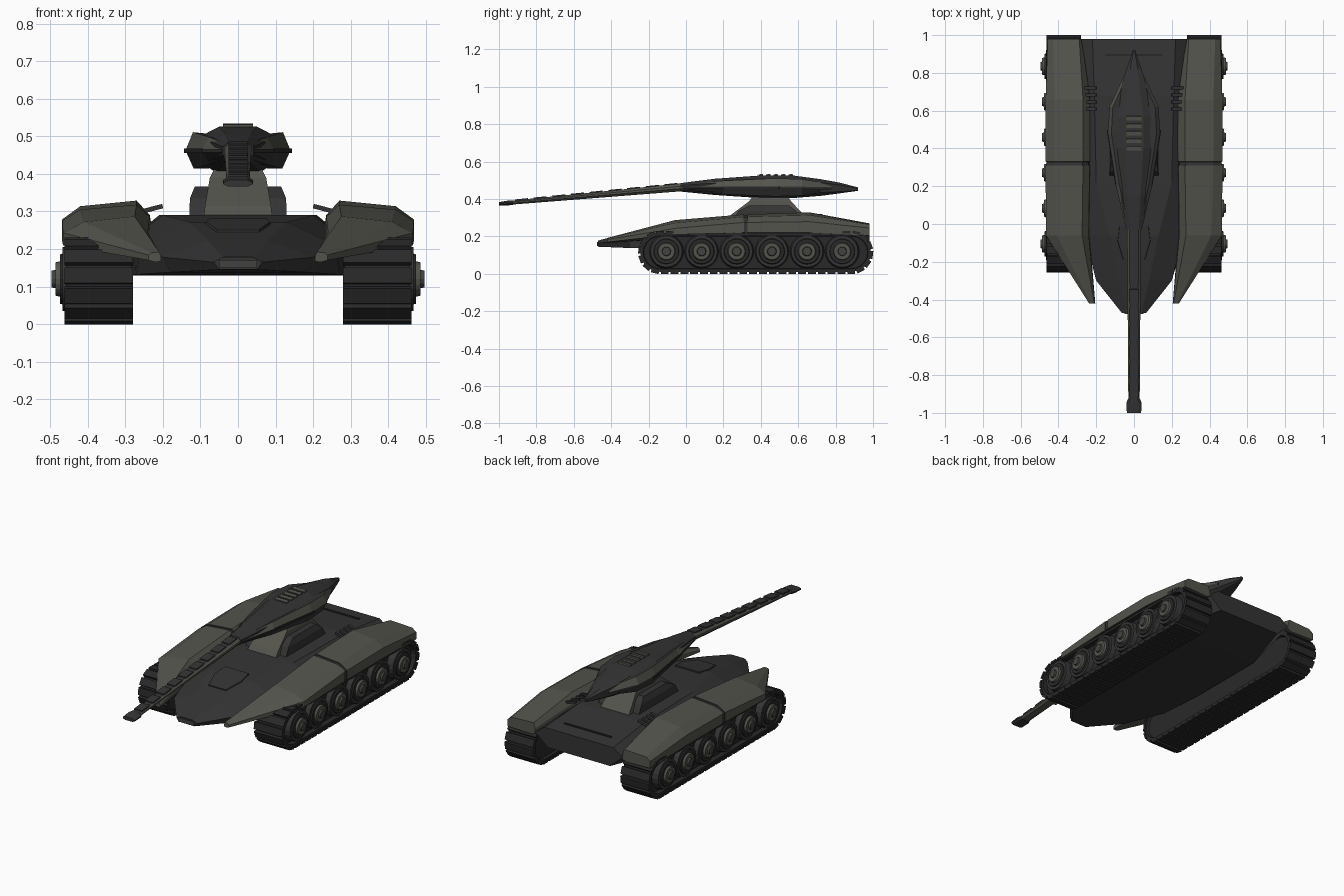
import bpy, bmesh, math
from mathutils import Matrix, Vector

cube = bpy.data.objects.get("Cube")
if cube:
    bpy.data.objects.remove(cube)


def material(name, r, g, b):
    m = bpy.data.materials.new(name)
    m.use_nodes = True
    m.diffuse_color = (r, g, b, 1)
    m.node_tree.nodes["Principled BSDF"].inputs["Base Color"].default_value = (r, g, b, 1)
    return m


DARK = material("charcoal armour", 0.034, 0.034, 0.034)
OLIVE = material("olive grey armour", 0.088, 0.088, 0.074)
TRACK = material("track black", 0.022, 0.022, 0.022)
STEEL = material("dull steel", 0.055, 0.055, 0.05)


def finish(name, bm, mats, mirror=False):
    bmesh.ops.recalc_face_normals(bm, faces=bm.faces)
    me = bpy.data.meshes.new(name)
    bm.to_mesh(me)
    bm.free()
    for m in mats:
        me.materials.append(m)
    ob = bpy.data.objects.new(name, me)
    bpy.context.scene.collection.objects.link(ob)
    if mirror:
        ob.modifiers.new("Mirror", 'MIRROR').use_clip = False
    return ob


def loft(name, rings, mats, mirror=False, rule=None):
    """Skin rings of 3D points; rule(ring, side) picks the material."""
    bm = bmesh.new()
    rows = [[bm.verts.new(p) for p in ring] for ring in rings]
    n = len(rows[0])
    for i in range(len(rows) - 1):
        for j in range(n):
            k = (j + 1) % n
            f = bm.faces.new((rows[i][j], rows[i][k], rows[i + 1][k], rows[i + 1][j]))
            if rule:
                f.material_index = rule(i, j)
    bm.faces.new(rows[0])
    bm.faces.new(rows[-1])
    return finish(name, bm, mats, mirror)


def symmetric(y, half):
    """Closed section at y from right-hand (x, z) points, top to bottom."""
    return [(x, y, z) for x, z in half] + [(-x, y, z) for x, z in reversed(half)]


def section(y, pts):
    return [(x, y, z) for x, z in pts]


def rect(y0, y1, x0, x1, z):
    return [(x0, y0, z), (x1, y0, z), (x1, y1, z), (x0, y1, z)]


def add_box(bm, size, matrix):
    bmesh.ops.create_cube(bm, size=1, matrix=matrix @ Matrix.Diagonal((*size, 1)))


# Hull
loft("hull", [
    symmetric(-0.47, [(0.04, 0.178), (0.065, 0.165), (0.05, 0.145)]),
    symmetric(-0.30, [(0.08, 0.222), (0.20, 0.178), (0.18, 0.138)]),
    symmetric(-0.06, [(0.13, 0.272), (0.26, 0.21), (0.27, 0.132)]),
    symmetric(0.22, [(0.20, 0.29), (0.29, 0.225), (0.285, 0.13)]),
    symmetric(0.68, [(0.21, 0.29), (0.29, 0.225), (0.285, 0.13)]),
    symmetric(0.98, [(0.22, 0.262), (0.28, 0.22), (0.20, 0.15)]),
], [DARK])

# Nose plate, glacis hatch and rear deck strip
bm = bmesh.new()
add_box(bm, (0.10, 0.008, 0.022), Matrix.Translation((0, -0.472, 0.16)))
finish("nose_plate", bm, [STEEL])


def hatch_ring(lift, grow):
    return [(-0.055 - grow, -0.19, 0.243 + lift), (0.055 + grow, -0.19, 0.243 + lift),
            (0.085 + grow, -0.09, 0.264 + lift), (0.075 + grow, -0.01, 0.275 + lift),
            (-0.075 - grow, -0.01, 0.275 + lift), (-0.085 - grow, -0.09, 0.264 + lift)]


loft("front_hatch", [hatch_ring(-0.01, 0.005), hatch_ring(0.008, 0)], [DARK])
bm = bmesh.new()
add_box(bm, (0.30, 0.012, 0.008), Matrix.Translation((0, 0.895, 0.271)))
finish("rear_deck_strip", bm, [TRACK])

# Side armour pods, with a recessed dark seam
full = [(0.225, 0.23), (0.235, 0.285), (0.27, 0.318), (0.42, 0.305), (0.468, 0.275), (0.468, 0.22), (0.30, 0.212)]
seam = [(0.35 + (x - 0.35) * 0.96, 0.26 + (z - 0.26) * 0.9) for x, z in full]
high = [(x, z + max(0, z - 0.25) * 0.16) for x, z in full]
rear = [(0.28, 0.21), (0.28, 0.24), (0.29, 0.27), (0.43, 0.264), (0.457, 0.245), (0.457, 0.205), (0.30, 0.2)]
front = [(0.235, 0.19), (0.24, 0.245), (0.275, 0.287), (0.41, 0.272), (0.466, 0.243), (0.466, 0.21), (0.30, 0.195)]
tip = [(0.205, 0.167), (0.205, 0.18), (0.21, 0.192), (0.23, 0.19), (0.238, 0.184), (0.238, 0.17), (0.22, 0.165)]
stations = [(-0.42, tip), (-0.06, front), (0.31, full), (0.311, seam), (0.329, seam),
            (0.33, full), (0.66, high), (0.98, rear)]
loft("side_armour", [section(y, p) for y, p in stations], [OLIVE, DARK], True,
     lambda i, j: 1 if 2 <= i <= 4 else 0)

# Cooling fins on the inner edge of the pods
bm = bmesh.new()
for k in range(4):
    m = Matrix.Translation((0.232, 0.61 + k * 0.037, 0.306)) @ Matrix.Rotation(0.25, 4, 'Y')
    add_box(bm, (0.065, 0.016, 0.012), m)
finish("cooling_fins", bm, [DARK], True)

# Tracks
Y0, Y1, ZC = -0.14, 0.885, 0.115


def stadium(x, r, n=10):
    arc = [math.pi * k / n for k in range(n + 1)]
    pts = [(x, Y1 + r * math.sin(a), ZC - r * math.cos(a)) for a in arc]
    return pts + [(x, Y0 - r * math.sin(a), ZC + r * math.cos(a)) for a in arc]


loft("track_band", [stadium(0.295, 0.085), stadium(0.283, 0.09), stadium(0.283, 0.104),
                    stadium(0.458, 0.104), stadium(0.458, 0.088), stadium(0.43, 0.086)], [TRACK], True)

R = 0.108
straight, bend = Y1 - Y0, math.pi * R
total = 2 * (straight + bend)


def along(s):
    """Point on the track loop and its outward angle."""
    if s < straight:
        return Y0 + s, ZC - R, -math.pi / 2
    s -= straight
    if s < bend:
        a = s / R - math.pi / 2
        return Y1 + R * math.cos(a), ZC + R * math.sin(a), a
    s -= bend
    if s < straight:
        return Y1 - s, ZC + R, math.pi / 2
    a = (s - straight) / R + math.pi / 2
    return Y0 + R * math.cos(a), ZC + R * math.sin(a), a


bm = bmesh.new()
pads = 52
for k in range(pads):
    y, z, a = along(total * (k + 0.5) / pads)
    m = Matrix.Translation((0.371, y, z)) @ Matrix.Rotation(a, 4, 'X')
    add_box(bm, (0.182, 0.014, 0.042), m)
finish("track_pads", bm, [TRACK], True)

# Road wheels: dark tyre, olive dish, steel hub
wheel_y = [-0.105 + 0.188 * k for k in range(6)]


def discs(name, radius, x0, x1, mat, taper=0.9, sides=20):
    bm = bmesh.new()
    for k, y in enumerate(wheel_y):
        end = k in (0, len(wheel_y) - 1)
        depth = x1 + (0.01 if end else 0) - x0
        m = Matrix.Translation((x0 + depth / 2, y, 0.12)) @ Matrix.Rotation(math.pi / 2, 4, 'Y')
        bmesh.ops.create_cone(bm, cap_ends=True, segments=sides, radius1=radius,
                              radius2=radius * taper, depth=depth, matrix=m)
    return finish(name, bm, [mat], True)


discs("wheel_tyres", 0.094, 0.42, 0.457, DARK)
discs("wheel_rims", 0.073, 0.45, 0.464, TRACK)
discs("wheel_dishes", 0.052, 0.455, 0.476, OLIVE, 0.85)
discs("wheel_hubs", 0.028, 0.47, 0.486, STEEL, 0.8, 12)

# Turret pedestal with side blocks
loft("turret_pedestal", [
    rect(0.21, 0.66, -0.092, 0.092, 0.28),
    rect(0.24, 0.63, -0.088, 0.088, 0.315),
    rect(0.34, 0.56, -0.075, 0.075, 0.39),
    rect(0.36, 0.54, -0.06, 0.06, 0.42)], [OLIVE])
loft("pedestal_side_block", [
    rect(0.25, 0.62, 0.08, 0.13, 0.28),
    rect(0.28, 0.59, 0.08, 0.128, 0.335),
    rect(0.34, 0.55, 0.075, 0.115, 0.366)], [DARK], True)

# Turret body
loft("turret", [
    symmetric(-0.03, [(0.025, 0.485), (0.04, 0.472), (0.04, 0.45), (0.025, 0.44)]),
    symmetric(0.15, [(0.035, 0.508), (0.072, 0.485), (0.072, 0.437), (0.04, 0.422)]),
    symmetric(0.40, [(0.05, 0.526), (0.1, 0.5), (0.1, 0.43), (0.06, 0.405)]),
    symmetric(0.57, [(0.05, 0.526), (0.1, 0.5), (0.1, 0.43), (0.06, 0.405)]),
    symmetric(0.72, [(0.03, 0.506), (0.07, 0.488), (0.07, 0.435), (0.045, 0.417)]),
    symmetric(0.82, [(0.02, 0.488), (0.04, 0.475), (0.04, 0.44), (0.025, 0.43)]),
    symmetric(0.92, [(0.003, 0.462), (0.006, 0.458), (0.006, 0.446), (0.003, 0.444)])], [DARK])


# Turret cheeks: olive upper faces, dark below
def cheek(y, inner, outer, high, low):
    mid = (high + low) / 2
    return [(inner, y, high - 0.004), (outer - 0.018, y, high), (outer, y, mid + 0.004),
            (outer, y, mid - 0.004), (outer - 0.02, y, low), (inner, y, low)]


loft("turret_cheek", [cheek(-0.02, 0.01, 0.044, 0.478, 0.444), cheek(0.20, 0.05, 0.095, 0.498, 0.425),
                      cheek(0.48, 0.08, 0.138, 0.511, 0.414), cheek(0.62, 0.08, 0.13, 0.506, 0.418),
                      cheek(0.78, 0.035, 0.056, 0.48, 0.438)],
     [DARK, OLIVE], True, lambda i, j: 1 if j == 1 else 0)
bm = bmesh.new()
add_box(bm, (0.008, 0.30, 0.012), Matrix.Translation((0.117, 0.35, 0.462)) @ Matrix.Rotation(-0.155, 4, 'Z'))
finish("cheek_slot", bm, [TRACK], True)

# Roof louvres
bm = bmesh.new()
for k in range(5):
    m = Matrix.Translation((0, 0.40 + k * 0.04, 0.528)) @ Matrix.Rotation(0.15, 4, 'X')
    add_box(bm, (0.08, 0.022, 0.01), m)
finish("roof_louvres", bm, [OLIVE])


# Gun barrel, sloping down to the muzzle
def barrel_z(y):
    return 0.462 + (y + 0.03) * 0.09


def barrel_ring(y, w, h):
    z = barrel_z(y)
    return symmetric(y, [(w * 0.65, z + h), (w, z + h * 0.3), (w, z - h * 0.3), (w * 0.65, z - h)])


def thickness(y):
    return 0.021 + (y + 0.03) * 0.0115


loft("gun_barrel", [barrel_ring(y, w, thickness(y)) for y, w in ((0.05, 0.037), (-0.95, 0.03))],
     [OLIVE, DARK], rule=lambda i, j: 1 if j == 7 else 0)
loft("muzzle", [barrel_ring(y, w, h) for y, w, h in
                ((-0.925, 0.031, 0.012), (-0.945, 0.04, 0.013), (-1.0, 0.038, 0.009))], [DARK])
bm = bmesh.new()
for k in range(9):
    y = -0.08 - k * 0.1
    m = Matrix.Translation((0, y, barrel_z(y) + thickness(y))) @ Matrix.Rotation(0.1, 4, 'X')
    add_box(bm, (0.05, 0.07, 0.009), m)
finish("barrel_top_plates", bm, [DARK])
